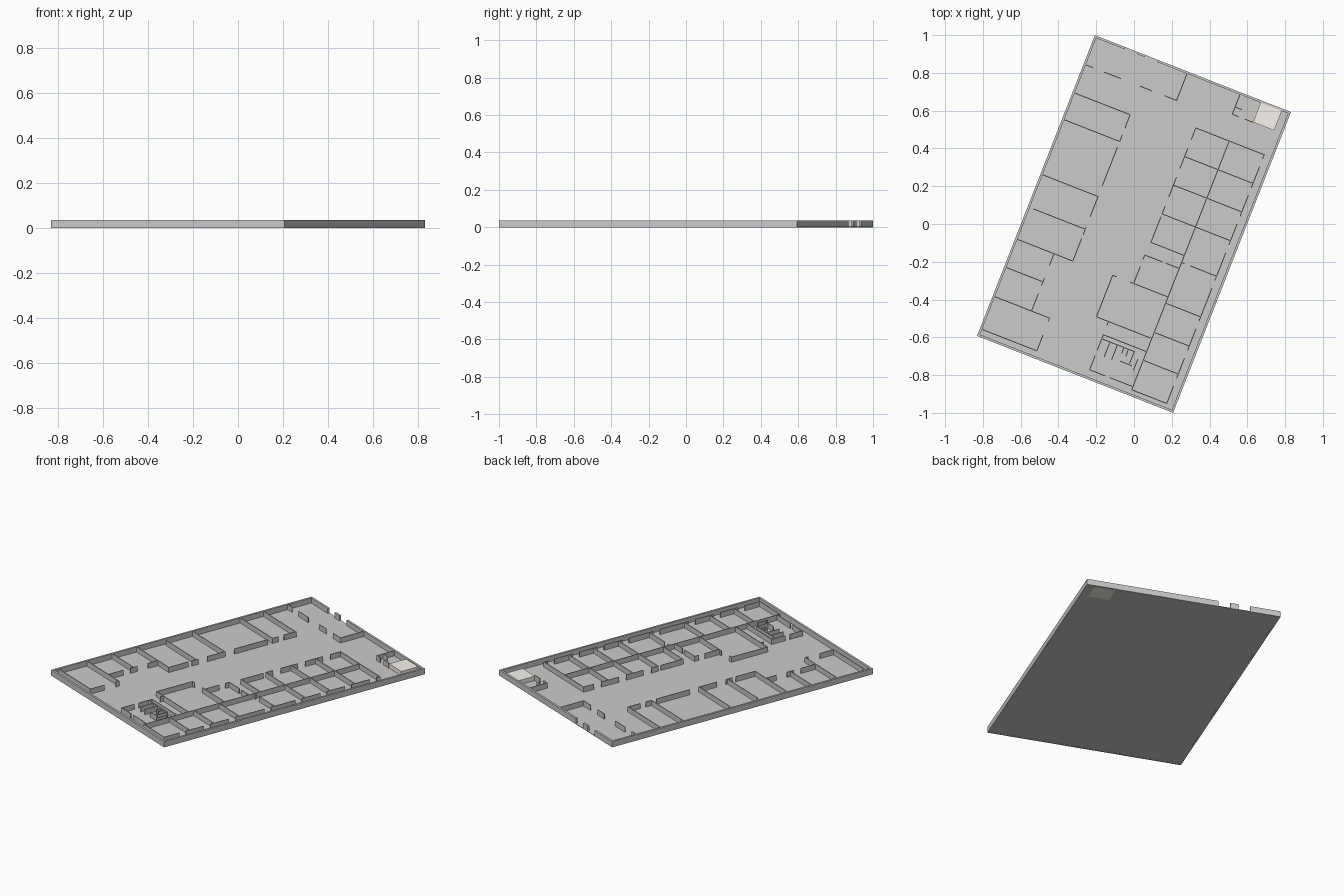
import bpy, bmesh, math
from mathutils import Matrix

if "Cube" in bpy.data.objects:
    bpy.data.objects.remove(bpy.data.objects["Cube"])

# Plan is laid out in local axes (u across, v along), then turned into place
TURN = Matrix.Rotation(math.radians(-21.41), 4, 'Z')
HU, HV = 0.5575, 0.855          # half width, half length
FLOOR, TOP = 0.004, 0.035
OUTER, INNER = 0.012, 0.005     # wall thicknesses


def build(name, boxes, color=None):
    """One object from boxes given as (u0, u1, v0, v1, z0, z1)."""
    bm = bmesh.new()
    for u0, u1, v0, v1, z0, z1 in boxes:
        m = (Matrix.Translation(((u0 + u1) / 2, (v0 + v1) / 2, (z0 + z1) / 2))
             @ Matrix.Diagonal((u1 - u0, v1 - v0, z1 - z0, 1)))
        bmesh.ops.create_cube(bm, size=1, matrix=TURN @ m)
    me = bpy.data.meshes.new(name)
    bm.to_mesh(me)
    bm.free()
    ob = bpy.data.objects.new(name, me)
    bpy.context.collection.objects.link(ob)
    if color:
        mat = bpy.data.materials.new(name + "_paint")
        mat.diffuse_color = color
        mat.use_nodes = True
        mat.node_tree.nodes["Principled BSDF"].inputs["Base Color"].default_value = mat.diffuse_color
        me.materials.append(mat)
    return ob


T = INNER / 2


def across(v, *spans):
    return [(a - T, b + T, v - T, v + T, FLOOR, TOP) for a, b in spans]


def along(u, *spans):
    return [(u - T, u + T, a - T, b + T, FLOOR, TOP) for a, b in spans]


# Floor slab
build("floor", [(-HU, HU, -HV, HV, 0.0005, FLOOR)])

# Outer walls, with two entrance openings at the back
outer = [(-HU, -HU + OUTER, -HV, HV, 0, TOP),
         (HU - OUTER, HU, -HV, HV, 0, TOP),
         (-HU + OUTER, HU - OUTER, -HV, -HV + OUTER, 0, TOP)]
for a, b in ((-HU + OUTER, -.384), (-.315, -.269), (-.199, HU - OUTER)):
    outer.append((a, b, HV - OUTER, HV, FLOOR, TOP))
build("outer_walls", outer)

# Lobby partition beside the entrance
L = -HU + OUTER
build("lobby_walls",
      across(.691, (L, -.506), (-.438, -.347), (-.233, -.171), (-.097, -.029))
      + along(-.029, (.691, HV - OUTER)))

# Left side rooms
left = along(-.23, (.457, .531), (.379, .415), (.13, .345), (-.047, .066),
             (-.149, -.109), (-.299, -.175))
for v in (.531, .379, .066, -.301):
    left += across(v, (L, -.23))
left += across(-.12, (-.523, -.23))
left += across(-.461, (L, -.337))
left += along(-.337, (-.365, -.301), (-.48, -.44), (-.627, -.53))
left += across(-.627, (L, -.234)) + across(-.813, (L, -.234))
left += along(-.234, (-.645, -.627), (-.813, -.724))
build("left_room_walls", left)

# Spine wall shared by the two right-hand rows of rooms
S, W, E = .309, .119, .508
build("spine_wall", along(S, (-.8215, .593)))

# East row of offices, each with a door just below its back wall
rows = [.593, .430, .268, .104, -.098, -.329, -.495, -.654, -.8215]
east = []
for i, v in enumerate(rows):
    if i == 4:
        east += across(v, (S, .322), (.359, E))
    else:
        east += across(v, (S, E))
for hi, lo in zip(rows, rows[1:]):
    east += along(E, (hi - .022, hi), (lo, hi - .07))
build("east_office_walls", east)

# West row of offices
west = []
for v in rows[:4] + [-.058]:
    west += across(v, (W, S))
for hi, lo in zip(rows[:3], rows[1:4]):
    west += along(W, (hi - .065, hi), (lo, hi - .12))
west += along(W, (-.058, .085))
build("west_office_walls", west)

# Meeting rooms
build("meeting_room_walls",
      across(-.132, (.113, .21), (.235, S)) + along(.113, (-.155, -.132), (-.294, -.2))
      + across(-.294, (-.006, .012), (.095, S))
      + along(-.006, (-.53, -.294)) + across(-.53, (-.006, S)))

# Washrooms with cubicles
wash = along(.063, (-.55, -.53), (-.69, -.605), (-.804, -.725))
wash += across(-.605, (.063, S)) + across(-.804, (.063, .15), (.18, S))
wash += across(-.628, (.063, .25))
for u, end in ((.11, -.71), (.152, -.71), (.19, -.66), (.215, -.665), (.248, -.70)):
    wash += along(u, (end, -.628))
wash += across(-.703, (.198, .262)) + along(.28, (-.72, -.66))
build("washroom_walls", wash)

# Small back-corner closet
build("closet_walls",
      along(.272, (.731, HV - OUTER))
      + across(.731, (.272, .305), (.345, .389)) + across(.772, (.272, .31)))

# Solid pale block in the back corner
build("corner_block", [(.39, .51, .732, HV - OUTER, 0, .030)], (.94, .91, .86, 1))
